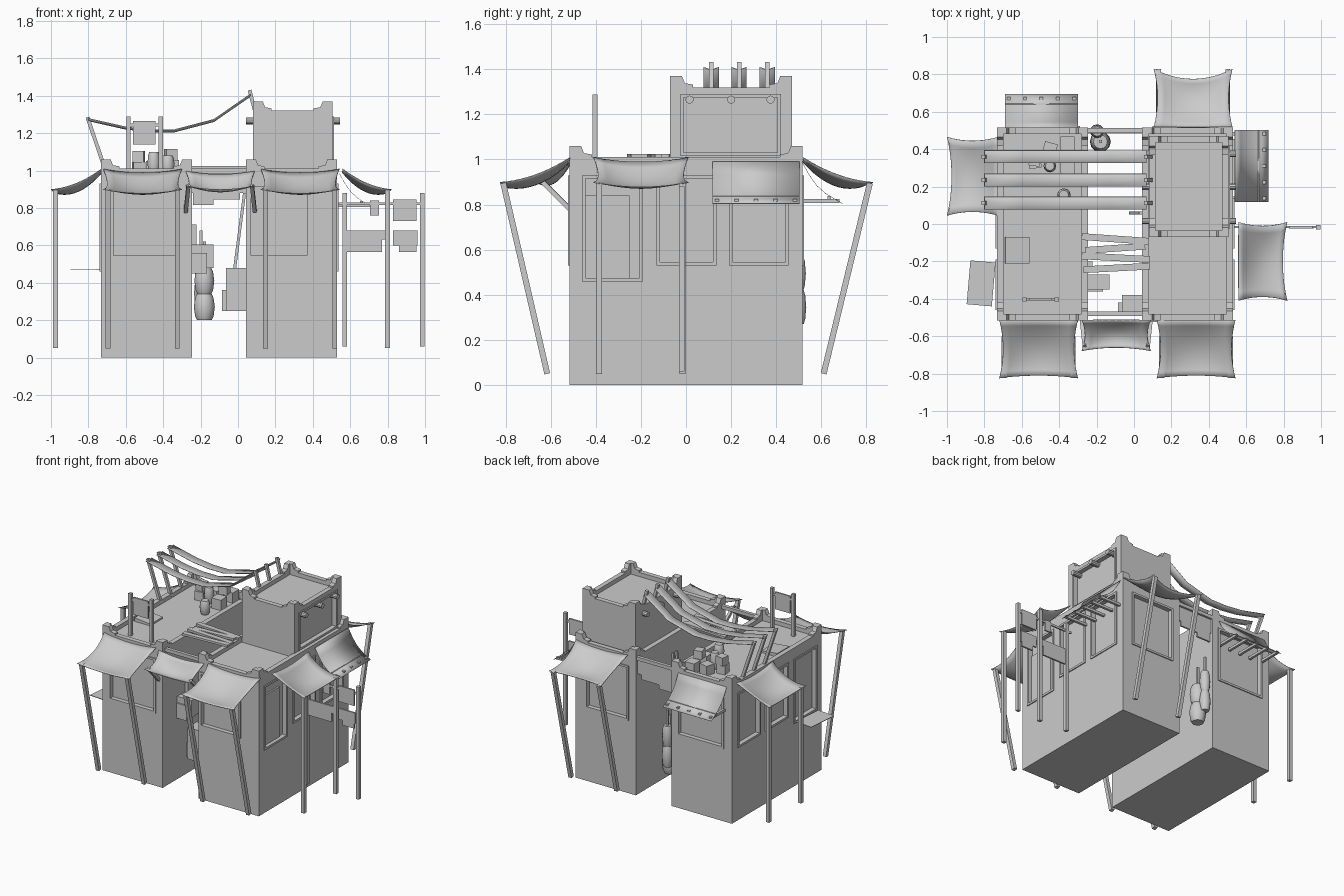
import bpy, bmesh
from math import cos, sin, pi, radians
from mathutils import Vector, Matrix

if "Cube" in bpy.data.objects:
    bpy.data.objects.remove(bpy.data.objects["Cube"])


def finish(name, bm, smooth=False):
    me = bpy.data.meshes.new(name)
    bm.normal_update()
    bm.to_mesh(me)
    bm.free()
    for p in me.polygons:
        p.use_smooth = smooth
    ob = bpy.data.objects.new(name, me)
    bpy.context.collection.objects.link(ob)
    return ob


def add_box(bm, x0, x1, y0, y1, z0, z1, rot=None):
    c = Vector(((x0 + x1) / 2, (y0 + y1) / 2, (z0 + z1) / 2))
    m = Matrix.Translation(c) @ (rot or Matrix()) @ Matrix.Diagonal((abs(x1 - x0), abs(y1 - y0), abs(z1 - z0), 1))
    bmesh.ops.create_cube(bm, size=1, matrix=m)


def box(name, *dims, turn=0, tilt=0):
    bm = bmesh.new()
    add_box(bm, *dims, rot=Matrix.Rotation(radians(turn), 4, 'Z') @ Matrix.Rotation(radians(tilt), 4, 'Y'))
    return finish(name, bm)


def rod(name, a, b, r=0.013, n=4):
    # square bar (n = 4) or round bar between two points
    a, b = Vector(a), Vector(b)
    d = b - a
    bm = bmesh.new()
    m = Matrix.Translation((a + b) / 2) @ d.to_track_quat('Z', 'Y').to_matrix().to_4x4()
    if n == 4:
        bmesh.ops.create_cube(bm, size=1, matrix=m @ Matrix.Diagonal((2 * r, 2 * r, d.length, 1)))
    else:
        bmesh.ops.create_cone(bm, cap_ends=True, segments=n, radius1=r, radius2=r, depth=d.length, matrix=m)
    return finish(name, bm)


def barrel(name, x, y, z, r, h, n=12):
    bm = bmesh.new()
    rings = []
    for t, k in ((0, .7), (.15, .88), (.5, 1), (.85, .88), (1, .7)):
        rings.append([bm.verts.new((x + r * k * cos(2 * pi * i / n), y + r * k * sin(2 * pi * i / n), z + h * t)) for i in range(n)])
    for a, b in zip(rings, rings[1:]):
        for i in range(n):
            bm.faces.new((a[i], a[(i + 1) % n], b[(i + 1) % n], b[i]))
    bm.faces.new(rings[0][::-1])
    bm.faces.new(rings[-1])
    ob = finish(name, bm, True)
    ob.data.set_sharp_from_angle(angle=radians(40))
    return ob


def frame(cx, cy, ang):
    # maps (along wall, outward, height) to world
    a = radians(ang)
    return lambda u, v, z: Vector((cx + v * cos(a) - u * sin(a), cy + v * sin(a) + u * cos(a), z))


def sheet(name, fn, nu, nv, thick=0.004):
    bm = bmesh.new()
    g = [[bm.verts.new(fn(i / nu, j / nv)) for j in range(nv + 1)] for i in range(nu + 1)]
    for i in range(nu):
        for j in range(nv):
            bm.faces.new((g[i][j], g[i][j + 1], g[i + 1][j + 1], g[i + 1][j]))
    ob = finish(name, bm, True)
    ob.modifiers.new('thickness', 'SOLIDIFY').thickness = thick
    return ob


def awning(name, cx, cy, ang, w, d, z0=1.01, z1=0.90, dip=.02):
    P = frame(cx, cy, ang)

    def fn(s, t):
        bs, bt = 4 * s * (1 - s), 4 * t * (1 - t)
        u = (s - .5) * w * (1 - .1 * bt)
        return P(u, d * t - dip * bs * t, z0 + (z1 - z0) * t - .022 * bt - .02 * bs - .022 * bs * bt)
    sheet(name, fn, 10, 10)
    return P


# ---- buildings: block with sunken roof, recessed windows, corner battlements
def building(name, x0, x1, y0, y1, z0, z1, windows):
    body = box(name, x0, x1, y0, y1, z0, z1)
    cut, trim = bmesh.new(), bmesh.new()
    e = .035
    add_box(cut, x0 + e, x1 - e, y0 + e, y1 - e, z1 - .03, z1 + .2)
    for side, a, b, c, d in windows:
        def slab(bm, a, b, c, d, inn, out):
            if side in 'FB':
                w, s = (y0, -1) if side == 'F' else (y1, 1)
                add_box(bm, a, b, w - s * inn, w + s * out, c, d)
            else:
                w, s = (x0, -1) if side == 'L' else (x1, 1)
                add_box(bm, w - s * inn, w + s * out, a, b, c, d)
        slab(cut, a + .012, b - .012, c + .012, d - .012, .03, .1)
        for q in ((a, b, c, c + .015), (a, b, d - .015, d), (a, a + .015, c + .015, d - .015), (b - .015, b, c + .015, d - .015)):
            slab(trim, *q, .004, .007)
    finish(name + '_window_frames', trim)
    cutter = finish(name + '_cutter', cut)
    cutter.hide_render = True
    cutter.hide_viewport = True
    m = body.modifiers.new('cut', 'BOOLEAN')
    m.operation, m.object, m.solver = 'DIFFERENCE', cutter, 'EXACT'
    bm = bmesh.new()
    prof = ((0, 0), (.1, 0), (.1, .012), (.065, .018), (.052, .05), (0, .05))
    for x, sx in ((x0, 1), (x1, -1)):
        for y, sy in ((y0, 1), (y1, -1)):
            for along_x in (True, False):
                off = Vector((0, sy * e, 0)) if along_x else Vector((sx * e, 0, 0))
                f = bm.faces.new([bm.verts.new((x + sx * l, y, z1 + h) if along_x else (x, y + sy * l, z1 + h)) for l, h in prof])
                r = bmesh.ops.extrude_face_region(bm, geom=[f], use_keep_orig=True)
                bmesh.ops.translate(bm, vec=off, verts=[v for v in r['geom'] if isinstance(v, bmesh.types.BMVert)])
    bmesh.ops.recalc_face_normals(bm, faces=bm.faces)
    finish(name + '_corner_battlements', bm)


def side_windows(s):
    return [(s, -.46, -.19, .46, .93), (s, -.13, .135, .53, .93), (s, .19, .455, .53, .93)]


building('left_house', -.733, -.246, -.517, .517, 0, 1.01,
         [('F', -.68, -.30, .53, .93), ('B', -.67, -.29, .53, .93)] + side_windows('L'))
building('right_house', .043, .53, -.517, .517, 0, 1.01,
         [('F', .055, .385, .53, .93), ('B', .10, .45, .53, .93)] + side_windows('R'))
building('roof_tower', .08, .505, -.07, .47, .975, 1.32, [('R', -.025, .42, 1.015, 1.29)])
box('shutter', .495, .512, -.445, -.25, .475, .84)
for y in (.016, .2, .375):
    rod('tower_beam', (.043, y, 1.265), (.545, y, 1.265), .018, 10)

# ---- large cloth awnings with leaning or upright poles
for nm, cx, cy, ang, w, d, foot, dip in (
        ('front_left', -.51, -.515, -90, .42, .31, .10, .015), ('front_right', .332, -.515, -90, .42, .31, .10, .015),
        ('back_right', .316, .52, 90, .42, .31, .09, .055), ('left_side', -.73, .255, 180, .42, .27, .245, .025),
        ('right_side', .56, -.2, 0, .42, .26, .24, .025)):
    P = awning(nm + '_awning', cx, cy, ang, w, d, dip=dip)
    top = .295 if d > .3 else foot
    for s in (-1, 1):
        rod(nm + '_pole', P(s * (w / 2 - .025), top, .895), P(s * (w / 2 - .025), foot, .05))
P = awning('alley_awning', -.095, -.515, -90, .37, .165, 1.0, .92)
for s in (-1, 1):
    rod('alley_awning_brace', P(s * .17, .14, .92), P(s * .185, .0, .78), .01)

# ---- drooping canopies on bracket bars
prof = [(0, .99), (.03, .935), (.065, .885), (.105, .85), (.145, .825), (.18, .805)]
for nm, cx, cy, ang, w in (('right_canopy', .54, .31, 0, .385), ('back_canopy', -.495, .515, 90, .39)):
    P = frame(cx, cy, ang)
    sheet(nm, lambda s, t: P((s - .5) * w, *prof[round(t * 5)]), 1, 5, .002)
    for i in range(5):
        u = (i / 4 - .5) * (w - .04)
        rod(nm + '_bar', P(u, -.02, .815), P(u, .165, .815), .009)
    rod(nm + '_rail', P(-w / 2, .12, .83), P(w / 2, .12, .83), .008)

# ---- three hanging cloth strips from leaning roof posts to the tower
path = [(-.80, 1.28), (-.6, 1.235), (-.47, 1.22), (-.34, 1.22), (-.13, 1.275), (.065, 1.41)]
for y in (.36, .235, .112):
    def strip(s, t):
        x, z = path[round(s * 5)]
        return Vector((x, y + (t - .5) * .066, z - .012 * (1 - abs(2 * t - 1))))
    sheet('cloth_strip', strip, 5, 2, -.004)
    rod('strip_post', (-.805, y, 1.285), (-.705, y, .99), .01)
    rod('tower_post', (.062, y, 1.43), (.10, y, 1.28), .01)

# ---- roof sign on two posts
for x in (-.585, -.413):
    box('roof_sign_post', x - .011, x + .011, -.415, -.393, .98, 1.288)
box('roof_sign_board', -.562, -.44, -.408, -.396, 1.14, 1.265)
box('roof_sign_bar', -.59, -.41, -.408, -.398, 1.235, 1.25)

# ---- street sign frame at right
for x in (.57, .985):
    box('sign_post', x - .012, x + .012, -.03, -.006, .06, .88)
box('sign_crossbar', .53, .985, -.022, -.012, .815, .83)
for x0, x1, z0, z1 in ((.58, .77, .565, .68), (.77, .81, .63, .68), (.83, .96, .60, .68), (.86, .955, .565, .60),
                       (.83, .955, .73, .845), (.705, .755, .76, .84)):
    box('sign_board', x0, x1, -.024, -.012, z0, z1)

# ---- planks, beams and stepped panel joining the houses
for y, a, x0, x1 in ((-.08, -4, -.28, .08), (-.13, 4, -.26, .06), (-.18, -3, -.28, .085), (-.235, 3, -.27, .085)):
    box('bridge_plank', x0, x1, y - .018, y + .018, 1.01, 1.025, turn=a)
for y in (-.48, .5):
    box('joining_beam', -.25, .05, y - .012, y + .012, .985, 1.01)
box('alley_panel', -.25, .045, .485, .497, .88, .985)
box('alley_panel_step', -.24, .01, .485, .497, .845, .88)
box('alley_panel_low_step', -.24, -.13, .485, .497, .815, .845)

# ---- crates, barrels and hatch on the left roof
for x, y, s, z, a in ((-.45, .40, .07, .98, -15), (-.355, .43, .075, .98, 0), (-.355, .29, .075, .98, 3),
                      (-.53, .33, .065, .98, 8), (-.36, .36, .06, 1.055, 12), (-.53, .34, .06, 1.045, -8)):
    box('crate', x - s / 2, x + s / 2, y - s / 2, y + s / 2, z, z + s, turn=a)
barrel('roof_barrel', -.375, .155, .98, .036, .10)
barrel('roof_barrel', -.45, .31, .98, .034, .12)
box('roof_hatch', -.69, -.56, -.21, -.07, .975, 1.0, tilt=6)
box('window_counter', -.885, -.75, -.435, -.20, .467, .471, turn=-5)

# ---- alley wall boxes, hanging pots and leaning rods
for d in ((-.25, -.13, -.35, -.27, .48, .605), (-.25, -.165, -.36, -.29, .45, .56), (-.25, -.222, -.26, -.20, .58, .71),
          (-.065, .045, -.49, -.38, .25, .48), (-.085, -.04, -.47, -.42, .25, .36)):
    box('wall_box', *d)
for x, y, z, r, h, top in ((-.18, .44, .20, .056, .14, .62), (-.197, .495, .27, .038, .15, .68)):
    barrel('hanging_pot', x, y, z, r, h)
    barrel('hanging_pot', x, y, z + h, r * .95, h)
    rod('pot_rope', (x, y, z + 2 * h), (x, y, top), .008)
for y in (.06, .10):
    rod('leaning_rod', (.035, y, .88), (-.02, y, .46), .008)
